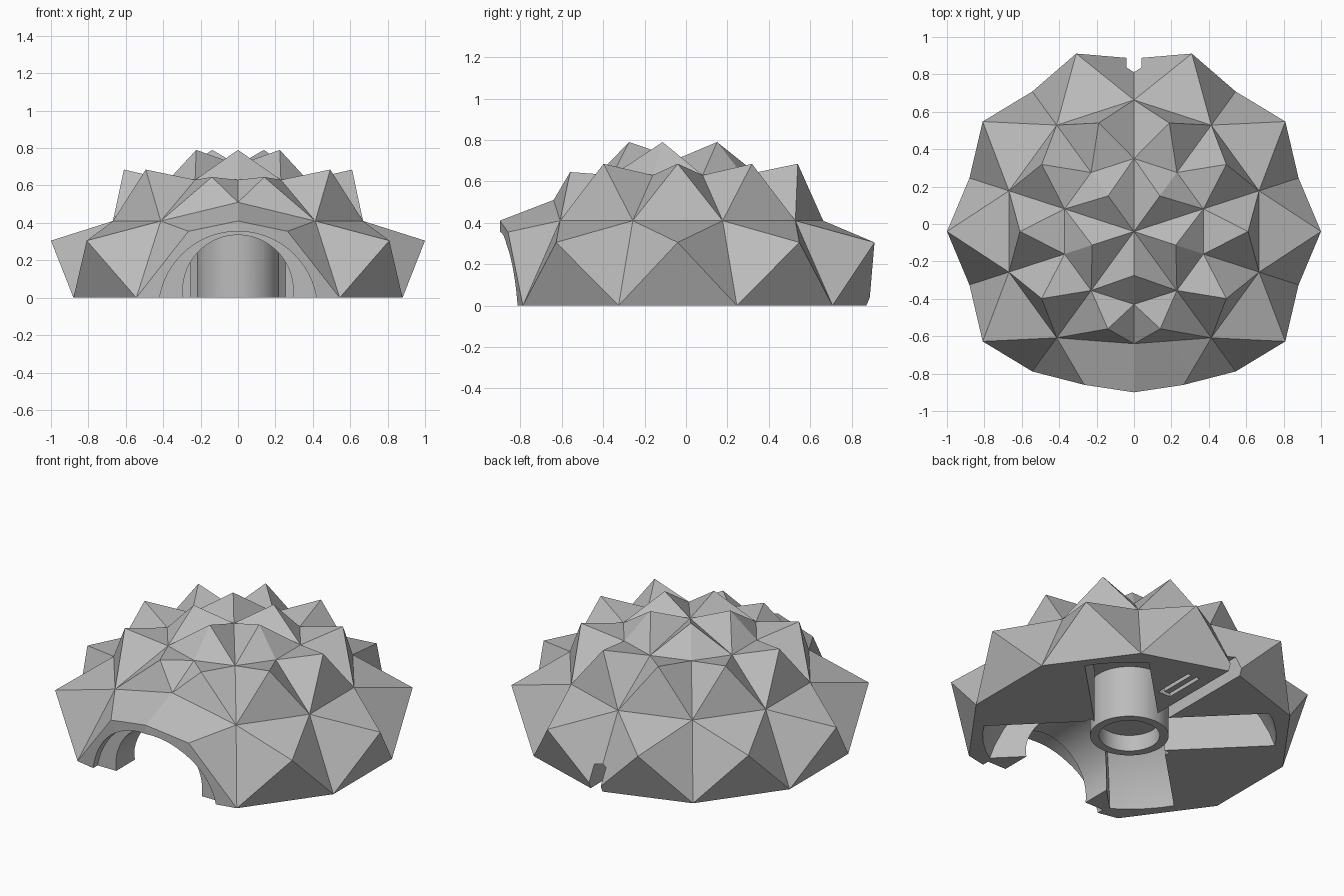
import bpy, bmesh
from math import sin, cos, radians, pi
from mathutils import Matrix, Vector

cube = bpy.data.objects.get("Cube")
if cube:
    bpy.data.objects.remove(cube, do_unlink=True)

CY = -0.04          # dome axis
ORB = Vector((0, CY, -0.25))

grey = bpy.data.materials.new("plain grey")
grey.use_nodes = True
tint = (0.5, 0.5, 0.5, 1)
grey.diffuse_color = tint
grey.node_tree.nodes["Principled BSDF"].inputs["Base Color"].default_value = tint


def make(name, bm):
    bmesh.ops.recalc_face_normals(bm, faces=bm.faces)
    me = bpy.data.meshes.new(name)
    bm.to_mesh(me)
    bm.free()
    ob = bpy.data.objects.new(name, me)
    bpy.context.collection.objects.link(ob)
    me.materials.append(grey)
    return ob


def box(name, lo, hi, turn=0):
    lo, hi = Vector(lo), Vector(hi)
    bm = bmesh.new()
    bmesh.ops.create_cube(bm, size=1)
    size = Matrix.Diagonal((hi - lo).to_4d())
    size[3][3] = 1
    bm.transform(Matrix.Translation((0, CY, 0)) @ Matrix.Rotation(radians(turn), 4, 'Z')
                 @ Matrix.Translation((lo + hi) / 2) @ size)
    return make(name, bm)


def cylinder(name, r, depth, matrix, sides=64):
    bm = bmesh.new()
    bmesh.ops.create_cone(bm, cap_ends=True, segments=sides, radius1=r, radius2=r, depth=depth)
    bm.transform(matrix)
    return make(name, bm)


def arch(name, r, z, y0, y1):
    lay = Matrix.Translation((0, (y0 + y1) / 2, z)) @ Matrix.Rotation(pi / 2, 4, 'X')
    return cylinder(name, r, y1 - y0, lay)


def combine(ob, other, how='DIFFERENCE', keep=False):
    mod = ob.modifiers.new(how, 'BOOLEAN')
    mod.operation, mod.object, mod.solver = how, other, 'EXACT'
    bpy.context.view_layer.update()
    me = bpy.data.meshes.new_from_object(ob.evaluated_get(bpy.context.evaluated_depsgraph_get()))
    ob.modifiers.clear()
    ob.data = me
    if not keep:
        bpy.data.objects.remove(other, do_unlink=True)


# Spiked dome shell: rings of points, with pyramids between them
bm = bmesh.new()


def point(x, y, z):
    return bm.verts.new((x, y, z))


def ring(r, z, start):
    return [point(r * cos(radians(start + 36 * k)), CY + r * sin(radians(start + 36 * k)), z)
            for k in range(10)]


def spike(apex, base):
    for a, b in zip(base, base[1:] + base[:1]):
        bm.faces.new((a, b, apex))


crown = point(0, CY, 0.71)
inner = ring(0.39, 0.63, 18)
outer = ring(0.703, 0.41, 18)
foot = ring(0.925, 0, 18)
top_tips = ring(0.235, 0.79, 18)
mid_tips = ring(0.61, 0.685, 36)
low_tips = ring(1.0, 0.305, 36)
front = 7           # ring index facing the entrance

outer[front].co = (0, -0.64, 0.51)
foot[front].co = (0, -0.9, 0)
for i, side in ((front - 1, -1), (front, 1)):
    mid_tips[i].co = (0.14 * side, -0.56, 0.645)

for i in range(10):
    j = (i + 1) % 10
    spike(mid_tips[i], [inner[i], outer[i], outer[j], inner[j]])
    if i not in (front - 1, front):
        spike(low_tips[i], [outer[i], foot[i], foot[j], outer[j]])
    if i % 2:
        spike(top_tips[i], [crown, inner[i - 1], inner[i], inner[j]])

# Entrance hood
lip = point(0, -0.9, 0.41)
for side, i in ((-1, front - 1), (1, front + 1)):
    corner = point(0.265 * side, -0.86, 0.355)
    for f in ((outer[front], outer[i], corner), (outer[front], corner, lip),
              (outer[i], foot[i], corner), (corner, foot[i], foot[front]),
              (corner, foot[front], lip)):
        bm.faces.new(f)
bm.faces.new(foot)
bmesh.ops.delete(bm, geom=[v for v in bm.verts if not v.link_faces], context='VERTS')
dome = make("spiked_dome", bm)

# Four diagonal chambers under the shell, rounded off by an inner sphere
bm = bmesh.new()
bmesh.ops.create_uvsphere(bm, u_segments=48, v_segments=24, radius=0.86)
bm.transform(Matrix.Translation(ORB))
limit = make("chamber_limit", bm)
column = cylinder("column", 0.22, 2, Matrix.Translation((0, CY, 0)))
for k in range(4):
    chamber = box("chamber", (0.1, -0.18, -0.1), (0.95, 0.18, 0.32), 45 + 90 * k)
    combine(chamber, limit, 'INTERSECT', keep=True)
    combine(chamber, column, keep=True)
    combine(dome, chamber)
bpy.data.objects.remove(limit, do_unlink=True)

# Entrance: shallow wide arch, then a narrower tunnel up to the column
combine(dome, arch("wide_arch", 0.425, -0.07, -1.2, -0.77))
tunnel = arch("tunnel", 0.295, 0.04, -1.1, CY)
combine(tunnel, column)
combine(dome, tunnel)

# Socket in the column, cable channel and small clip grooves
combine(dome, cylinder("socket", 0.17, 0.4, Matrix.Translation((0, CY, -0.1))))
combine(dome, box("channel", (-0.04, -0.4, -0.1), (0.04, 1.1, 0.135)))
for x in (0.12, 0.18):
    combine(dome, box("groove", (x - 0.012, 0.5, -0.1), (x + 0.012, 0.74, 0.04)))
combine(dome, box("groove_end", (0.108, 0.48, -0.1), (0.192, 0.505, 0.04)))

# Flat facets, with smooth curved walls
bpy.ops.object.select_all(action='DESELECT')
dome.select_set(True)
bpy.context.view_layer.objects.active = dome
bpy.ops.object.shade_smooth_by_angle(angle=radians(8))
